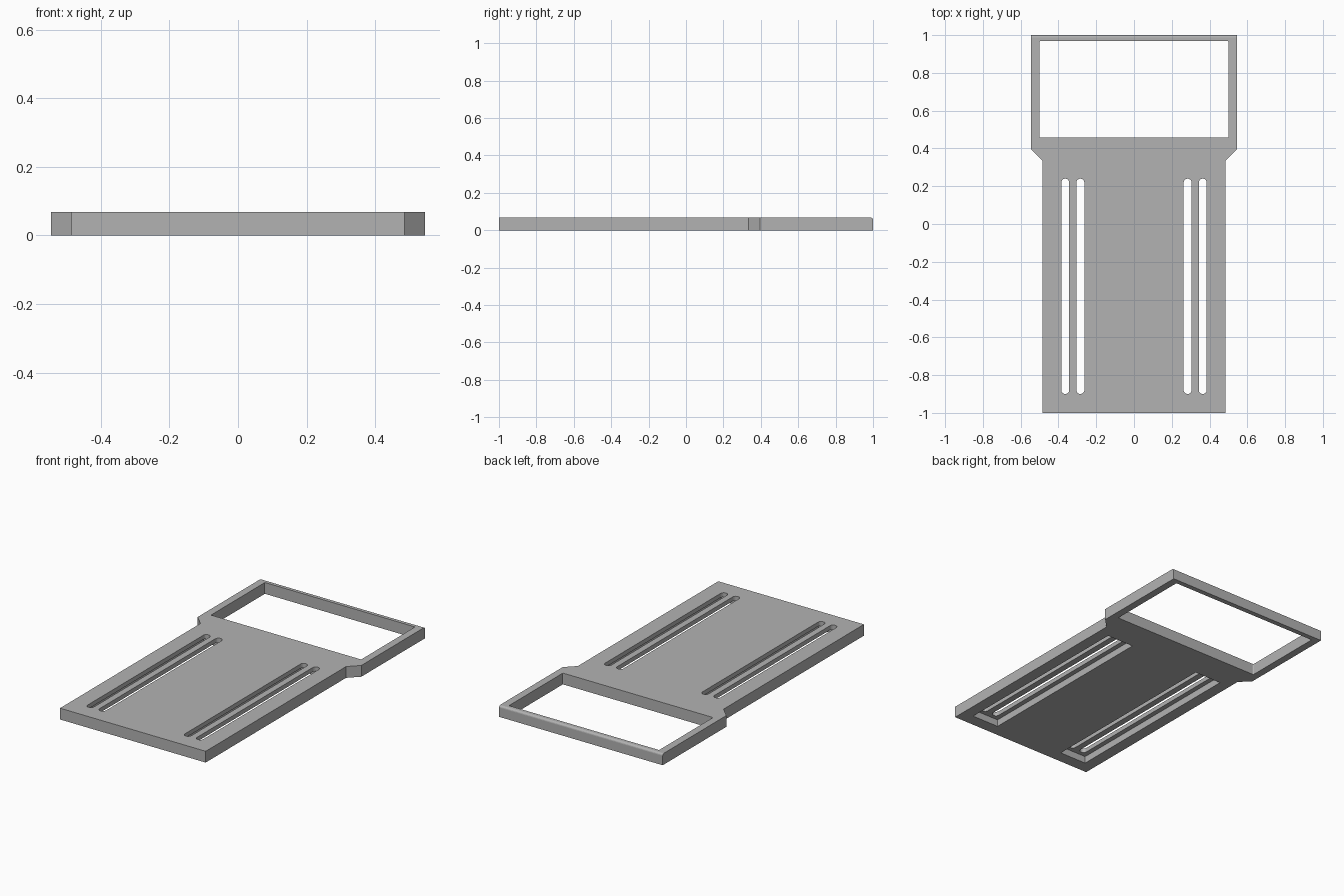
import bpy
import bmesh
from math import pi, cos, sin

cube = bpy.data.objects.get("Cube")
if cube:
    bpy.data.objects.remove(cube, do_unlink=True)

THICK = 0.068
RECESS = 0.042

grey = bpy.data.materials.new("plain grey")
grey.use_nodes = True
colour = (0.45, 0.45, 0.45, 1)
grey.diffuse_color = colour
grey.node_tree.nodes["Principled BSDF"].inputs["Base Color"].default_value = colour


def prism(name, outline, z0, z1, round_back=0):
    """Extrude a counter-clockwise outline from z0 to z1."""
    bm = bmesh.new()
    base = bm.faces.new([bm.verts.new((x, y, z0)) for x, y in outline])
    top = bmesh.ops.extrude_face_region(bm, geom=[base])["geom"]
    bmesh.ops.translate(bm, vec=(0, 0, z1 - z0),
                        verts=[v for v in top if isinstance(v, bmesh.types.BMVert)])
    bmesh.ops.recalc_face_normals(bm, faces=bm.faces)
    if round_back:
        back = max(y for _, y in outline)
        edges = [e for e in bm.edges
                 if all(v.co.y > back - 1e-4 and v.co.z > z1 - 1e-4 for v in e.verts)]
        bmesh.ops.bevel(bm, geom=edges, offset=round_back, segments=4,
                        profile=0.5, affect='EDGES')
    mesh = bpy.data.meshes.new(name)
    bm.to_mesh(mesh)
    bm.free()
    mesh.materials.append(grey)
    obj = bpy.data.objects.new(name, mesh)
    bpy.context.collection.objects.link(obj)
    return obj


def rounded_box(x0, x1, y0, y1, r, steps=8):
    """Rectangle outline with round corners."""
    points = []
    corners = [(x1 - r, y1 - r), (x0 + r, y1 - r), (x0 + r, y0 + r), (x1 - r, y0 + r)]
    for i, (cx, cy) in enumerate(corners):
        for k in range(steps + 1):
            a = pi / 2 * (i + k / steps)
            p = (cx + r * cos(a), cy + r * sin(a))
            if not points or abs(p[0] - points[-1][0]) + abs(p[1] - points[-1][1]) > 1e-5:
                points.append(p)
    return points


def cut(target, cutter):
    """Subtract a cutter and discard it."""
    cutter.hide_render = True
    mod = target.modifiers.new("cut", 'BOOLEAN')
    mod.operation = 'DIFFERENCE'
    mod.solver = 'EXACT'
    mod.object = cutter
    bpy.context.view_layer.objects.active = target
    bpy.ops.object.modifier_apply(modifier=mod.name)
    bpy.data.objects.remove(cutter, do_unlink=True)


# Plate with the wider frame at the back
half = [(0.485, -1), (0.485, 0.335), (0.545, 0.395), (0.545, 1)]
outline = half + [(-x, y) for x, y in reversed(half)]
plate = prism("slotted_plate", outline, 0, THICK, round_back=0.012)

# Large window in the frame
cut(plate, prism("window_cutter", rounded_box(-0.5, 0.5, 0.457, 0.97, 0.006, 3), -0.1, 0.2))

# Underside recess and a pair of round-ended slots on each side
for side in (-1, 1):
    mid = side * 0.324
    cut(plate, prism("recess_cutter",
                     [(mid - 0.09, -0.925), (mid + 0.09, -0.925),
                      (mid + 0.09, 0.265), (mid - 0.09, 0.265)], -0.1, RECESS))
    for offset in (-0.04, 0.04):
        x = mid + offset
        cut(plate, prism("slot_cutter",
                         rounded_box(x - 0.021, x + 0.021, -0.9, 0.24, 0.0209), -0.1, 0.2))
